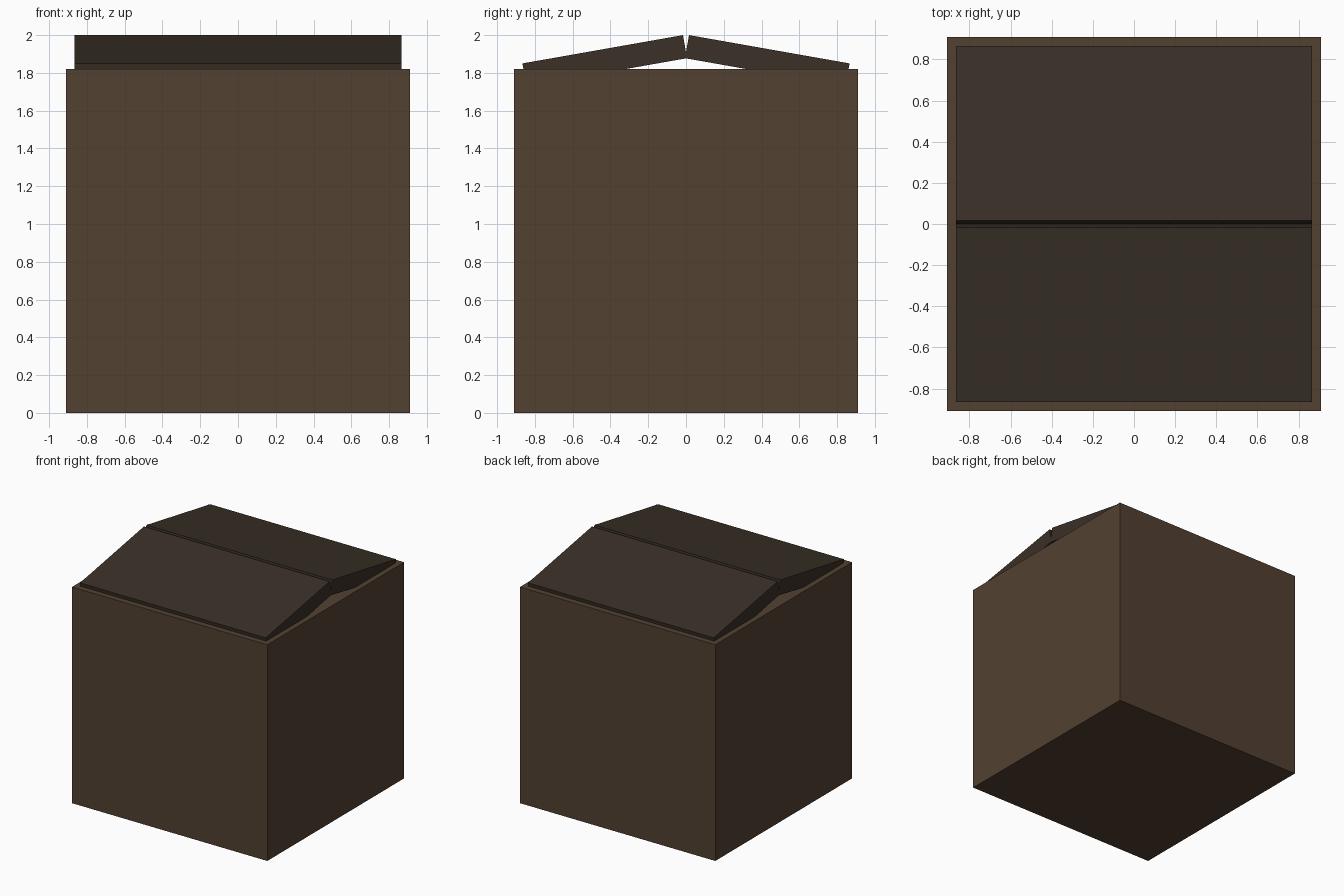
import bpy
from math import radians, sin, cos
from mathutils import Vector

if "Cube" in bpy.data.objects:
    bpy.data.objects.remove(bpy.data.objects["Cube"])


def material(name, rgb):
    m = bpy.data.materials.new(name)
    m.diffuse_color = (*rgb, 1)
    m.use_nodes = True
    m.node_tree.nodes["Principled BSDF"].inputs["Base Color"].default_value = m.diffuse_color
    return m


def box(name, size, loc, mat, tilt=0):
    bpy.ops.mesh.primitive_cube_add(size=1, location=loc, rotation=(tilt, 0, 0))
    o = bpy.context.object
    o.name = name
    o.scale = size
    bpy.ops.object.transform_apply(location=False, rotation=False, scale=True)
    o.data.materials.append(mat)
    return o


body_mat = material("cardboard", (0.085, 0.053, 0.031))
flap_mat = material("dark_cardboard", (0.042, 0.030, 0.020))

# solid box body
SIDE = 1.82
box("box_body", (SIDE, SIDE, SIDE), (0, 0, SIDE / 2), body_mat)

# two lid flaps sloping down from the centre ridge, partly sunk into the body
TILT, THICK = radians(10), 0.124
INNER_Y, OUTER_Y, RIDGE_Z = 0.016, 0.866, 2.0
length = (OUTER_Y - INNER_Y) / cos(TILT)
for name, s in (("front_flap", -1), ("back_flap", 1)):
    along = Vector((0, s * cos(TILT), -sin(TILT)))
    normal = Vector((0, s * sin(TILT), cos(TILT)))
    centre = Vector((0, s * INNER_Y, RIDGE_Z)) + along * length / 2 - normal * THICK / 2
    box(name, (1.73, length, THICK), centre, flap_mat, -s * TILT)
